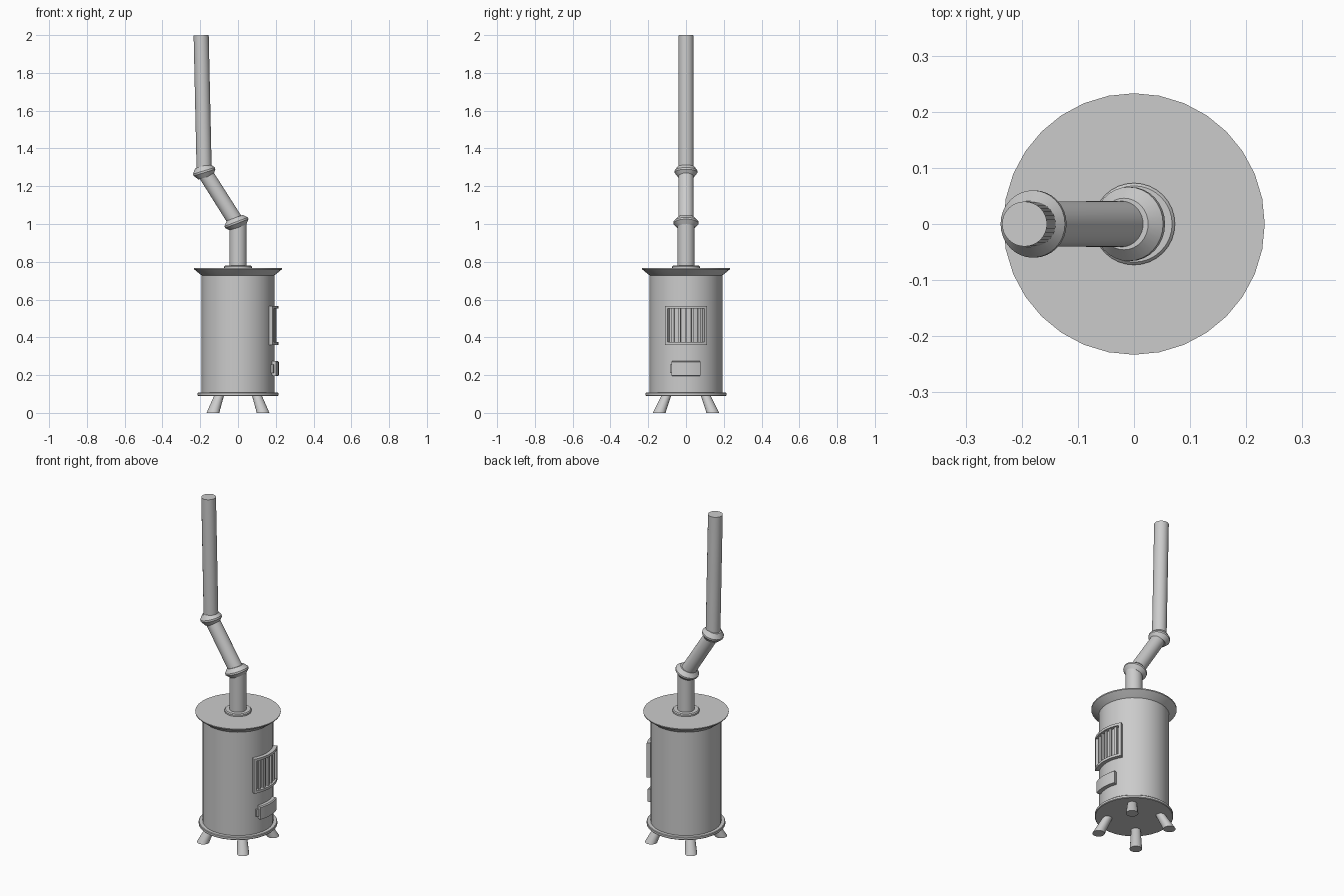
import bpy, bmesh
from math import sin, cos, pi, radians
from mathutils import Vector

if "Cube" in bpy.data.objects:
    bpy.data.objects.remove(bpy.data.objects["Cube"])

N = 32


def finish(name, bm, angle=35):
    bmesh.ops.remove_doubles(bm, verts=bm.verts, dist=1e-5)
    bmesh.ops.recalc_face_normals(bm, faces=bm.faces)
    me = bpy.data.meshes.new(name)
    bm.to_mesh(me)
    bm.free()
    ob = bpy.data.objects.new(name, me)
    bpy.context.collection.objects.link(ob)
    bpy.ops.object.select_all(action='DESELECT')
    bpy.context.view_layer.objects.active = ob
    ob.select_set(True)
    bpy.ops.object.shade_smooth_by_angle(angle=radians(angle))
    return ob


def loft(name, rings, angle=35, n=N):
    """Join rings given as (centre, axis, radius) and cap both ends."""
    bm = bmesh.new()
    loops = []
    for c, axis, r in rings:
        q = Vector((0, 0, 1)).rotation_difference(Vector(axis))
        loops.append([bm.verts.new(Vector(c) + q @ Vector(
            (r * cos(2 * pi * i / n), r * sin(2 * pi * i / n), 0))) for i in range(n)])
    for a, b in zip(loops, loops[1:]):
        for i in range(n):
            j = (i + 1) % n
            bm.faces.new((a[i], a[j], b[j], b[i]))
    bm.faces.new(loops[0][::-1])
    bm.faces.new(loops[-1])
    return finish(name, bm, angle)


def turned(name, profile, n=N):
    return loft(name, [((0, 0, z), (0, 0, 1), r) for r, z in profile], n=n)


def curved_block(name, a0, a1, section, seg=8):
    """Sweep an (r, z) section round the stove wall between two angles (degrees)."""
    bm = bmesh.new()
    loops = []
    for i in range(seg + 1):
        a = radians(a0 + (a1 - a0) * i / seg)
        loops.append([bm.verts.new((r * cos(a), r * sin(a), z)) for r, z in section])
    k = len(section)
    for p, q in zip(loops, loops[1:]):
        for i in range(k):
            j = (i + 1) % k
            bm.faces.new((p[i], p[j], q[j], q[i]))
    bm.faces.new(loops[0])
    bm.faces.new(loops[-1][::-1])
    return finish(name, bm)


def box(r0, r1, z0, z1):
    return [(r0, z0), (r1, z0), (r1, z1), (r0, z1)]


# stove drum with flared lid, base plate and flue flange
turned("base_plate", [(0.211, 0.09), (0.214, 0.093), (0.214, 0.105), (0.211, 0.108)])
turned("drum", [(0.192, 0.105), (0.192, 0.735)])
turned("lid", [(0.192, 0.728), (0.199, 0.733), (0.232, 0.76), (0.233, 0.766)])
turned("flue_flange", [(0.073, 0.764), (0.073, 0.775), (0.068, 0.78)])

# flue pipes
p1, p2, p3 = Vector((-0.008, 0, 1.007)), Vector((-0.179, 0, 1.277)), Vector((-0.195, 0, 1.999))
up = (0, 0, 1)
d12, d23 = p2 - p1, p3 - p2
loft("lower_pipe", [((0, 0, 0.77), up, 0.046), ((0, 0, 1.0), up, 0.046)])
loft("slanted_pipe", [(p1, d12, 0.041), (p2, d12, 0.04)])
loft("upper_pipe", [(p2, d23, 0.04), (p3, d23, 0.04)])


# double-cone collars at the bends
def collar(name, c, tilt, r, inner, h):
    ax = Vector((-sin(radians(tilt)), 0, cos(radians(tilt))))
    rows = [(-h, inner), (-0.005, r), (0.005, r), (h, inner)]
    loft(name, [(c + ax * t, ax, rr) for t, rr in rows], 25)


collar("lower_collar", p1, 21, 0.066, 0.046, 0.027)
collar("upper_collar", p2, 17, 0.06, 0.041, 0.031)

# splayed legs
for sx in (-1, 1):
    for sy in (-1, 1):
        loft("leg", [((sx * 0.132, sy * 0.142, 0), up, 0.034),
                     ((sx * 0.126, sy * 0.134, 0.02), up, 0.032),
                     ((sx * 0.1, sy * 0.104, 0.092), up, 0.026)], n=16)

# fire door frame and grate bars on the +x side
curved_block("door_frame_bottom", -31, 31, box(0.185, 0.214, 0.36, 0.375))
curved_block("door_frame_top", -31, 31, box(0.185, 0.214, 0.552, 0.567))
for s in (-1, 1):
    curved_block("door_frame_side", s * 27, s * 31, box(0.185, 0.214, 0.36, 0.567), 1)
for i in range(5):
    a = -20 + 10 * i
    curved_block("grate_bar", a - 1.8, a + 1.8, box(0.185, 0.204, 0.37, 0.557), 1)

# ash drawer with a chamfered end
curved_block("ash_drawer", -20.5, 20.5, [(0.185, 0.2), (0.205, 0.195), (0.216, 0.198),
                                         (0.216, 0.27), (0.21, 0.275), (0.185, 0.275)])
curved_block("drawer_end", -25, -20, box(0.185, 0.203, 0.212, 0.255), 2)
